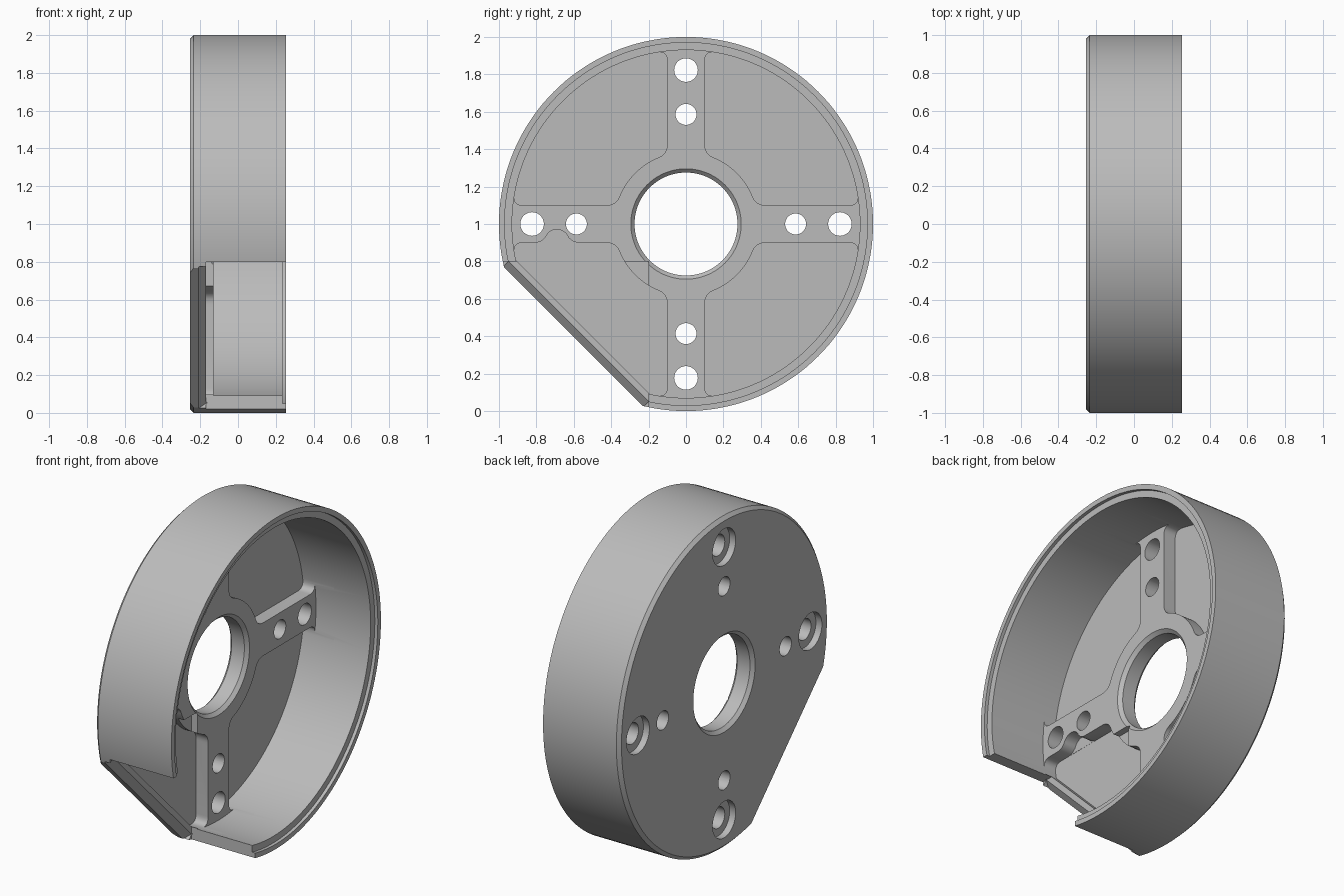
import bpy, bmesh
from math import sin, cos, pi, radians, sqrt, asin
from mathutils import Vector

cube = bpy.data.objects.get("Cube")
if cube:
    bpy.data.objects.remove(cube)

BACK, RIM = -0.255, 0.255
FLOOR, WEB = -0.21, -0.13      # pocket floor and rib top
LEDGE = -0.17                  # plate height along the flat side
SEGS = 144

grey = bpy.data.materials.new("satin grey")
grey.use_nodes = True
colour = (0.5, 0.5, 0.5, 1)
grey.diffuse_color = colour
grey.node_tree.nodes["Principled BSDF"].inputs["Base Color"].default_value = colour


def finish(name, bm):
    bmesh.ops.recalc_face_normals(bm, faces=bm.faces)
    mesh = bpy.data.meshes.new(name)
    bm.to_mesh(mesh)
    bm.free()
    mesh.materials.append(grey)
    obj = bpy.data.objects.new(name, mesh)
    bpy.context.collection.objects.link(obj)
    return obj


def lathe(name, profile):
    """Closed (radius, x) profile turned around the axle."""
    bm = bmesh.new()
    rings = []
    for i in range(SEGS):
        a = 2 * pi * i / SEGS
        rings.append([bm.verts.new((x, r * cos(a), 1 + r * sin(a))) for r, x in profile])
    n = len(profile)
    for i in range(SEGS):
        p, q = rings[i], rings[(i + 1) % SEGS]
        for j in range(n):
            k = (j + 1) % n
            bm.faces.new((p[j], p[k], q[k], q[j]))
    return finish(name, bm)


def prism(name, points, offset):
    bm = bmesh.new()
    lo = [bm.verts.new(p) for p in points]
    hi = [bm.verts.new(Vector(p) + Vector(offset)) for p in points]
    bm.faces.new(lo)
    bm.faces.new(hi)
    for i in range(len(lo)):
        j = (i + 1) % len(lo)
        bm.faces.new((lo[i], lo[j], hi[j], hi[i]))
    return finish(name, bm)


def plate(name, outline, x0, x1):
    """Prism along x from (y, z) points measured from the axle."""
    return prism(name, [(x0, y, 1 + z) for y, z in outline], (x1 - x0, 0, 0))


def arc(r, a0, a1, n, y=0, z=0):
    return [(y + r * cos(a0 + (a1 - a0) * i / n), z + r * sin(a0 + (a1 - a0) * i / n))
            for i in range(n + 1)]


def disc(name, r, y, z, x0, x1):
    return plate(name, arc(r, 0, 2 * pi, 40, y, z)[:-1], x0, x1)


def cut(body, cutter):
    cutter.hide_render = True
    mod = body.modifiers.new("cut", 'BOOLEAN')
    mod.operation, mod.solver, mod.object = 'DIFFERENCE', 'EXACT', cutter
    bpy.context.view_layer.objects.active = body
    bpy.ops.object.modifier_apply(modifier=mod.name)
    bpy.data.objects.remove(cutter)


def round_corner(points, corner, size):
    """Replace the outline near a corner with a curved blend."""
    c = Vector(corner)
    pts = [Vector(p) for p in points]
    near = [(p - c).length < size for p in pts]
    n = len(pts)
    start = next(i for i in range(n) if near[i] and not near[i - 1])
    pts = pts[start:] + pts[:start]
    near = near[start:] + near[:start]
    kept = [p for p, close in zip(pts, near) if not close]
    a = c + (kept[-1] - c).normalized() * size
    b = c + (kept[0] - c).normalized() * size
    blend = [a * (1 - t) ** 2 + c * 2 * t * (1 - t) + b * t * t
             for t in (i / 8 for i in range(9))]
    return kept + blend


def clip(points, limit):
    """Keep the side of the outline where y + z >= limit."""
    out = []
    for i, q in enumerate(points):
        p = points[i - 1]
        sp, sq = sum(p) - limit, sum(q) - limit
        if sp * sq < 0:
            t = sp / (sp - sq)
            out.append((p[0] + (q[0] - p[0]) * t, p[1] + (q[1] - p[1]) * t))
        if sq >= 0:
            out.append(q)
    return out


# Cup: chamfered back, stepped rim, chamfered bore
housing = lathe("motor_housing", [
    (0.295, BACK), (0.98, BACK), (1, -0.235), (1, RIM), (0.97, RIM), (0.97, 0.235),
    (0.93, 0.235), (0.93, WEB), (0.295, WEB), (0.275, WEB - 0.02), (0.275, BACK + 0.02)])

# Flat side: straight edge, wall opening and sloped ledge
s = 1 / sqrt(2)


def chord(d, t, x):
    return (x, -(d + t) * s, 1 + (t - d) * s)


cut(housing, prism("flat_cutter", [chord(0.852, -1, -0.5), chord(0.852, 1, -0.5),
                                   chord(1.4, 1, -0.5), chord(1.4, -1, -0.5)], (1, 0, 0)))
cut(housing, plate("opening_cutter", [(-0.2, -0.2), (-0.2, -1.2), (-1.2, -1.2), (-1.2, -0.2)],
                   LEDGE, 0.5))
wedge = [(0.857, -0.215), (0.805, -0.163), (1.2, -0.163), (1.2, -0.215)]
run = Vector(chord(0, 0.53, 0)) - Vector(chord(0, -0.53, 0))
cut(housing, prism("ledge_cutter", [chord(d, -0.53, x) for d, x in wedge], run))

# Four pockets that leave the ribs and the hub standing
HALF, HUB, OUT = 0.1, 0.385, 0.931
for quarter in range(4):
    ai, ao = asin(HALF / HUB), asin(HALF / OUT)
    turn = quarter * pi / 2
    inner = arc(HUB, turn + pi / 2 - ai, turn + ai, 20)
    outer = arc(OUT, turn + ao, turn + pi / 2 - ao, 40)
    outline = inner + outer
    for corner in (inner[0], inner[-1], outer[0], outer[-1]):
        outline = round_corner(outline, corner, 0.055)
    outline = [tuple(p) for p in outline]
    if quarter == 2:
        outline = clip(outline, -0.78 * sqrt(2))
    cut(housing, plate("pocket_cutter", outline, FLOOR, 0))

# Cable notch in the lower edge of one rib
notch = [(-0.80, -0.13), (-0.80, -0.101), (-0.77, -0.09)]
notch += arc(0.065, radians(160), radians(20), 12, -0.69, -0.094)
notch += [(-0.61, -0.09), (-0.58, -0.101), (-0.58, -0.13)]
cut(housing, plate("notch_cutter", notch, FLOOR + 0.001, 0))

# Screw holes with counterbores on the back, and small inner holes
for i in range(4):
    cy, cz = cos(i * pi / 2), sin(i * pi / 2)
    cut(housing, disc("screw_cutter", 0.063, 0.823 * cy, 0.823 * cz, -0.5, 0))
    cut(housing, disc("counterbore_cutter", 0.11, 0.823 * cy, 0.823 * cz, -0.5, BACK + 0.04))
    cut(housing, disc("pin_cutter", 0.056, 0.586 * cy, 0.586 * cz, -0.5, 0))

bpy.ops.object.select_all(action='DESELECT')
housing.select_set(True)
bpy.context.view_layer.objects.active = housing
bpy.ops.object.shade_smooth_by_angle(angle=radians(25))
